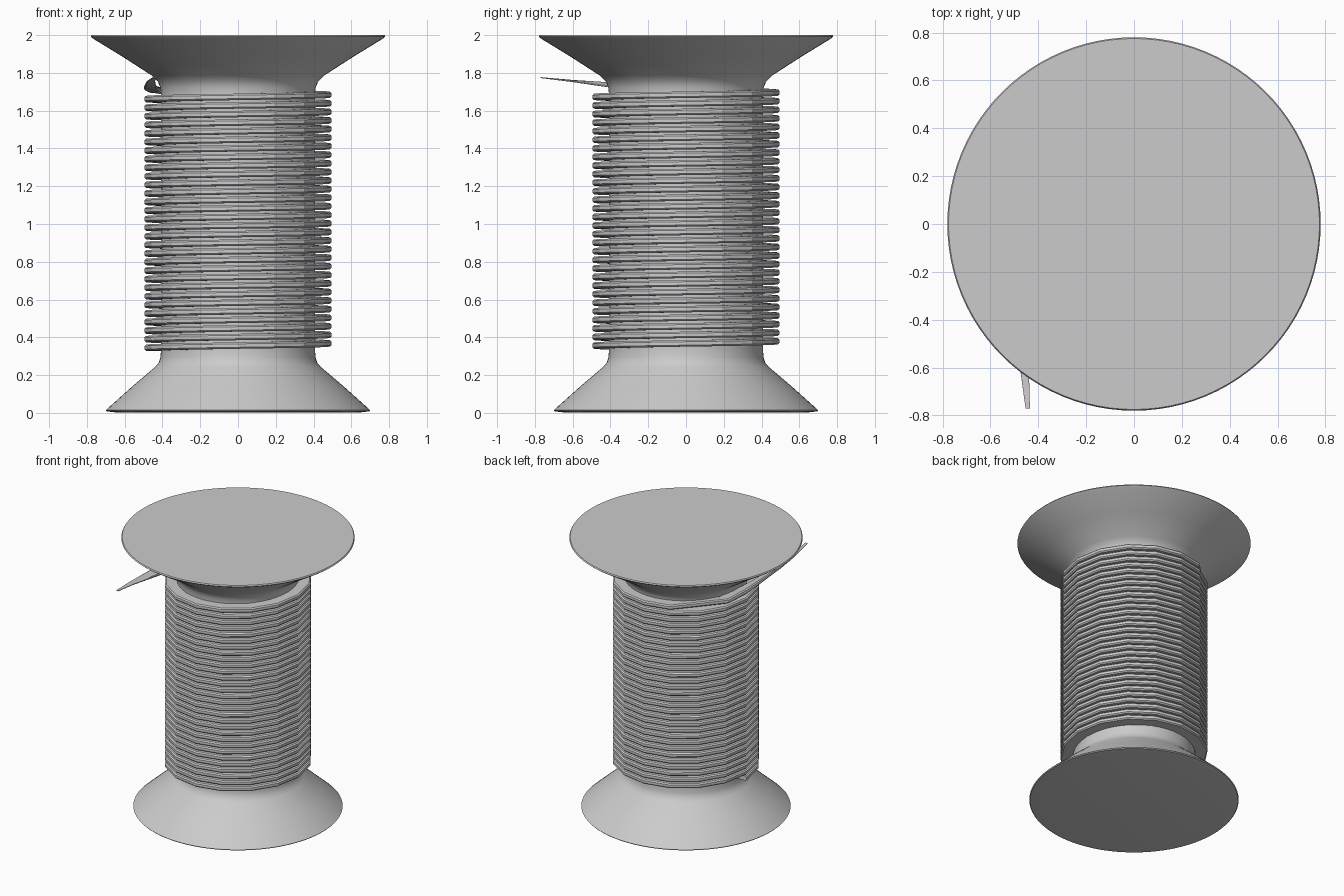
import bpy, bmesh
from math import sin, cos, pi
from mathutils import Vector

if "Cube" in bpy.data.objects:
    bpy.data.objects.remove(bpy.data.objects["Cube"])


def make_object(name, bm, angle):
    bmesh.ops.recalc_face_normals(bm, faces=bm.faces)
    me = bpy.data.meshes.new(name)
    bm.to_mesh(me)
    bm.free()
    ob = bpy.data.objects.new(name, me)
    bpy.context.collection.objects.link(ob)
    bpy.ops.object.select_all(action='DESELECT')
    ob.select_set(True)
    bpy.context.view_layer.objects.active = ob
    bpy.ops.object.shade_smooth_by_angle(angle=angle)
    return ob


def loft(bm, rings):
    """Bridge closed rings of points and cap both ends."""
    rows = [[bm.verts.new(p) for p in ring] for ring in rings]
    n = len(rows[0])
    for a, b in zip(rows, rows[1:]):
        for i in range(n):
            j = (i + 1) % n
            bm.faces.new((a[i], a[j], b[j], b[i]))
    bm.faces.new(rows[0])
    bm.faces.new(rows[-1])


# Spool body: flared flanges on a straight core
profile = [(0.64, 0.002), (0.695, 0.008), (0.70, 0.014), (0.685, 0.028),
           (0.56, 0.14), (0.44, 0.242), (0.42, 0.265), (0.41, 0.295), (0.408, 0.34),
           (0.408, 1.69), (0.412, 1.725), (0.425, 1.755), (0.455, 1.785),
           (0.61, 1.885), (0.765, 1.98), (0.78, 1.992), (0.775, 2.0)]
SEG = 96
bm = bmesh.new()
loft(bm, [[(r * cos(2 * pi * i / SEG), r * sin(2 * pi * i / SEG), z)
           for i in range(SEG)] for r, z in profile])
make_object("spool_body", bm, 0.6)

# Wound thread: flat band following a 16-sided helix, ending in a loose tail
TURNS, SIDES, PITCH = 30, 16, 0.0454
W, H, C = 0.046, 0.017, 0.008      # half width, half height, corner chamfer
section = [(W, -H + C), (W, H - C), (W - C, H), (-W + C, H),
           (-W, H - C), (-W, -H + C), (-W + C, -H), (W - C, -H)]


def ring(center, out, up, sw=1.0, sh=1.0):
    return [center + out * (u * sw) + up * (v * sh) for u, v in section]


Z = Vector((0, 0, 1))
rings = []
for k in range(TURNS * SIDES - 2):
    a = pi + 2 * pi * k / SIDES
    out = Vector((cos(a), sin(a), 0))
    rings.append(ring(out * 0.449 + Z * (0.345 + PITCH * k / SIDES), out, Z))

# Loose tail: leaves the coil on the left, runs forward and tapers
for x, y, z, tilt, sw, sh in [(-0.425, 0.17, 1.708, 0.1, 1.0, 1.0),
                              (-0.452, 0.0, 1.715, 0.25, 1.0, 1.0),
                              (-0.455, -0.2, 1.722, 0.35, 0.85, 0.7),
                              (-0.462, -0.42, 1.738, 0.3, 0.6, 0.4),
                              (-0.458, -0.6, 1.757, 0.1, 0.4, 0.25),
                              (-0.444, -0.77, 1.775, 0.0, 0.2, 0.15)]:
    out = Vector((-cos(tilt), 0, sin(tilt)))
    up = Vector((sin(tilt), 0, cos(tilt)))
    rings.append(ring(Vector((x, y, z)), out, up, sw, sh))
bm = bmesh.new()
loft(bm, rings)
make_object("thread_winding", bm, 0.35)
